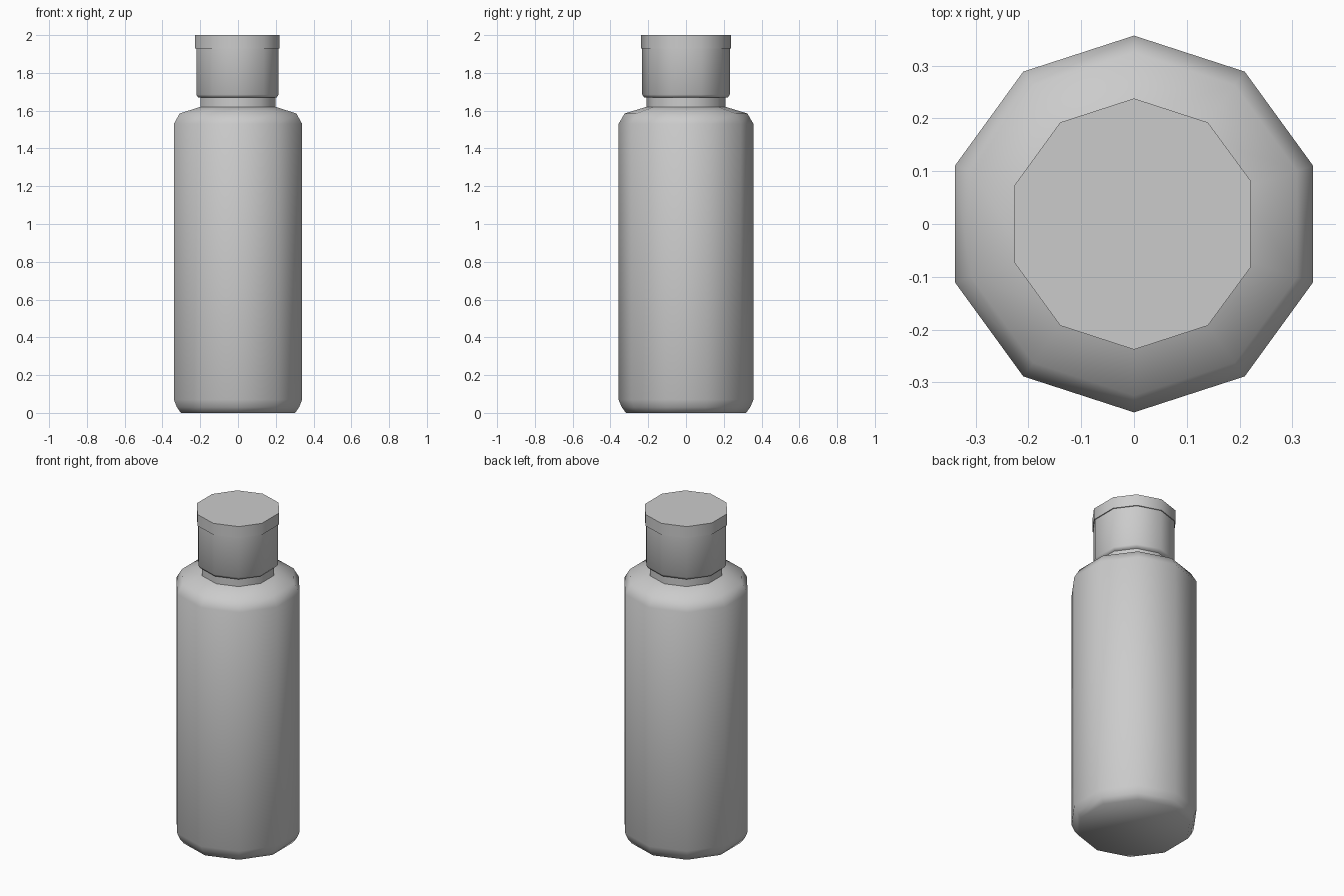
import bpy, bmesh, math

if "Cube" in bpy.data.objects:
    bpy.data.objects.remove(bpy.data.objects["Cube"])

SIDES = 10


def lathe(name, profile, angle=62):
    """Closed ten-sided solid from (radius, z) points, bottom to top."""
    bm = bmesh.new()
    rings = []
    for r, z in profile:
        ring = []
        for i in range(SIDES):
            a = math.pi / 2 + i * math.tau / SIDES
            ring.append(bm.verts.new((r * math.cos(a), r * math.sin(a), z)))
        rings.append(ring)
    for lo, hi in zip(rings, rings[1:]):
        for i in range(SIDES):
            j = (i + 1) % SIDES
            bm.faces.new((lo[i], lo[j], hi[j], hi[i]))
    bm.faces.new(rings[0][::-1])
    bm.faces.new(rings[-1])
    mesh = bpy.data.meshes.new(name)
    bm.to_mesh(mesh)
    bm.free()
    obj = bpy.data.objects.new(name, mesh)
    bpy.context.collection.objects.link(obj)
    bpy.ops.object.select_all(action='DESELECT')
    obj.select_set(True)
    bpy.context.view_layer.objects.active = obj
    bpy.ops.object.shade_smooth_by_angle(angle=math.radians(angle))
    return obj


# Bottle body with rounded base, shoulder and neck
lathe("bottle_body", [
    (0.318, 0.0), (0.340, 0.03), (0.357, 0.07), (0.357, 1.53),
    (0.325, 1.585), (0.210, 1.62), (0.210, 1.69)])

# Cap skirt and overhanging lid
skirt = lathe("cap_skirt", [
    (0.222, 1.67), (0.232, 1.685), (0.232, 1.94)])
lid = lathe("cap_lid", [
    (0.238, 1.93), (0.238, 2.0)])

# Slightly flattened hinge side of the cap
for part in (skirt, lid):
    for v in part.data.vertices:
        if v.co.x > 0.2:
            v.co.x -= 0.006
            v.co.y *= 1.13
